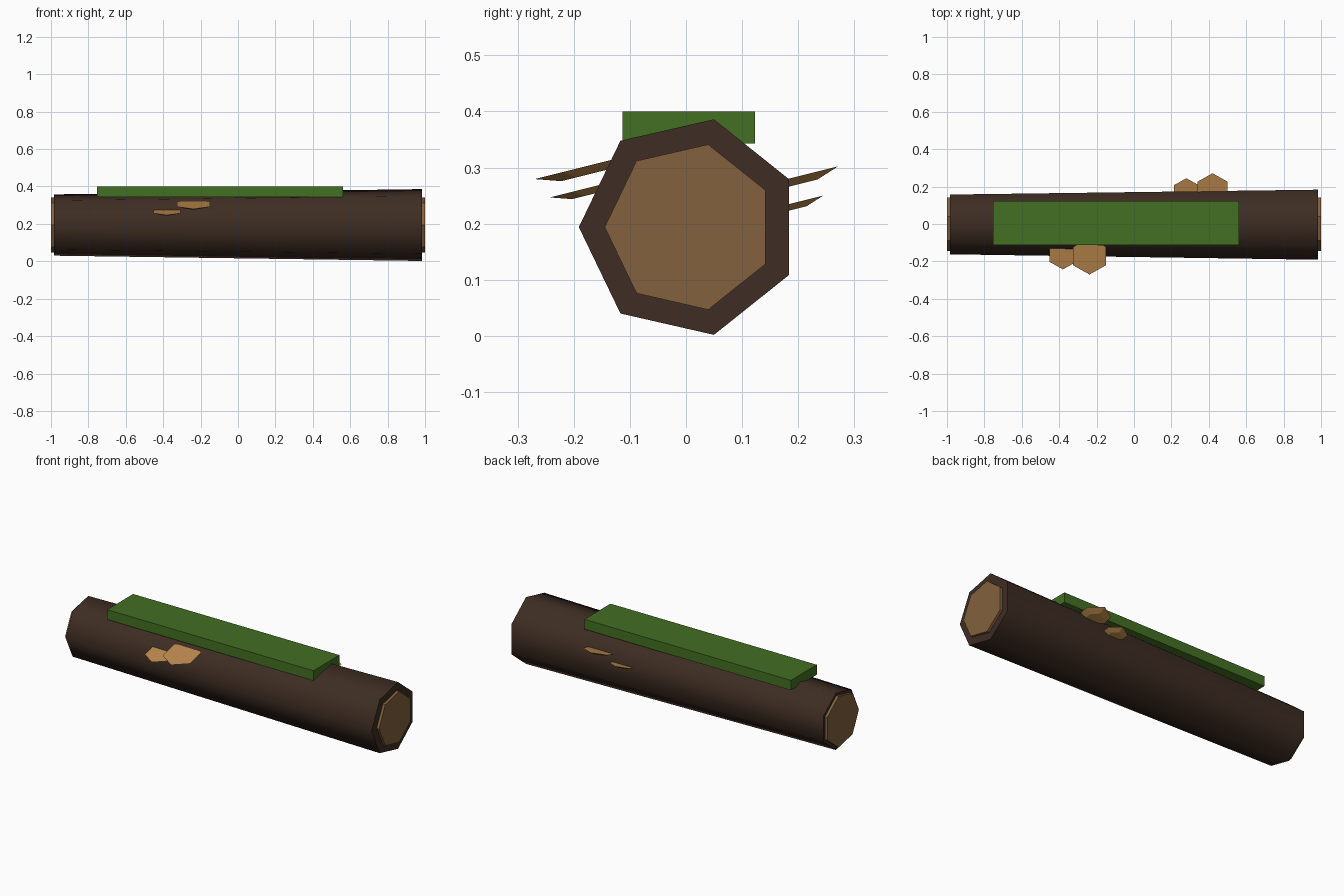
import bpy, bmesh, math
from mathutils import Matrix, Vector

if "Cube" in bpy.data.objects:
    bpy.data.objects.remove(bpy.data.objects["Cube"])


def material(name, rgb):
    lin = [((c / 255 + 0.055) / 1.055) ** 2.4 for c in rgb]
    m = bpy.data.materials.new(name)
    m.diffuse_color = (*lin, 1)
    m.use_nodes = True
    m.node_tree.nodes["Principled BSDF"].inputs["Base Color"].default_value = m.diffuse_color
    return m


BARK = material("dark bark", (62, 45, 35))
WOOD = material("cut wood", (132, 97, 61))
MOSS = material("moss green", (67, 111, 35))
FUNGUS = material("fungus tan", (190, 138, 78))


def frustum(name, sides, r0, r1, depth, start, matrix, mat, smooth=False):
    """Prism along local z, from radius r0 at z=0 to r1 at z=depth."""
    bm = bmesh.new()
    rings = []
    for r, z in ((r0, 0), (r1, depth)):
        angles = [start + 2 * math.pi * i / sides for i in range(sides)]
        rings.append([bm.verts.new((r * math.cos(a), r * math.sin(a), z)) for a in angles])
    low, high = rings
    bm.faces.new(low[::-1])
    bm.faces.new(high)
    for i in range(sides):
        j = (i + 1) % sides
        f = bm.faces.new((low[i], low[j], high[j], high[i]))
        f.smooth = smooth
    # keep the rims of smooth parts crisp
    for ring in rings:
        for i in range(sides):
            bm.edges.get((ring[i], ring[(i + 1) % sides])).smooth = False
    bm.transform(matrix)
    bm.normal_update()
    me = bpy.data.meshes.new(name)
    bm.to_mesh(me)
    bm.free()
    me.materials.append(mat)
    ob = bpy.data.objects.new(name, me)
    bpy.context.collection.objects.link(ob)
    return ob


# local (x, y, z) -> world (y, z, x): prisms lie along the x axis
ALONG_X = Matrix(((0, 0, 1, 0), (1, 0, 0, 0), (0, 1, 0, 0), (0, 0, 0, 1)))
CY, CZ = 0.006, 0.194


def log_part(name, x, r0, r1, depth, mat, smooth=False):
    return frustum(name, 7, r0, r1, depth, math.pi,
                   Matrix.Translation((x, CY, CZ)) @ ALONG_X, mat, smooth)


# tapered trunk and the sawn end discs
log_part("log_bark", -0.985, 0.168, 0.197, 1.97, BARK, True)
log_part("left_cut_end", -1.0, 0.151, 0.151, 0.03, WOOD)
log_part("right_cut_end", 0.97, 0.151, 0.151, 0.03, WOOD)

# moss slab on top
bm = bmesh.new()
bmesh.ops.create_cube(bm, size=1, matrix=Matrix.Translation((-0.097, 0.005, 0.3715))
                      @ Matrix.Diagonal((1.315, 0.236, 0.057, 1)))
me = bpy.data.meshes.new("moss_slab")
bm.to_mesh(me)
bm.free()
me.materials.append(MOSS)
bpy.context.collection.objects.link(bpy.data.objects.new("moss_slab", me))

# shelf fungi: x, y, z of the top centre, and radius
shelves = {
    "front_fungus_large": (-0.238, -0.172, 0.304, 0.101),
    "front_fungus_small": (-0.380, -0.162, 0.267, 0.083),
    "back_fungus_large": (0.420, 0.182, 0.280, 0.092),
    "back_fungus_small": (0.280, 0.172, 0.232, 0.075),
}
for name, (x, y, z, r) in shelves.items():
    t = 0.15 * r
    place = (Matrix.Translation((x, y, z)) @ Matrix.Rotation(0.245, 4, 'X')
             @ Matrix.Translation((0, 0, -t)))
    frustum(name, 6, r * 0.55, r, t, math.pi / 2, place, FUNGUS)
